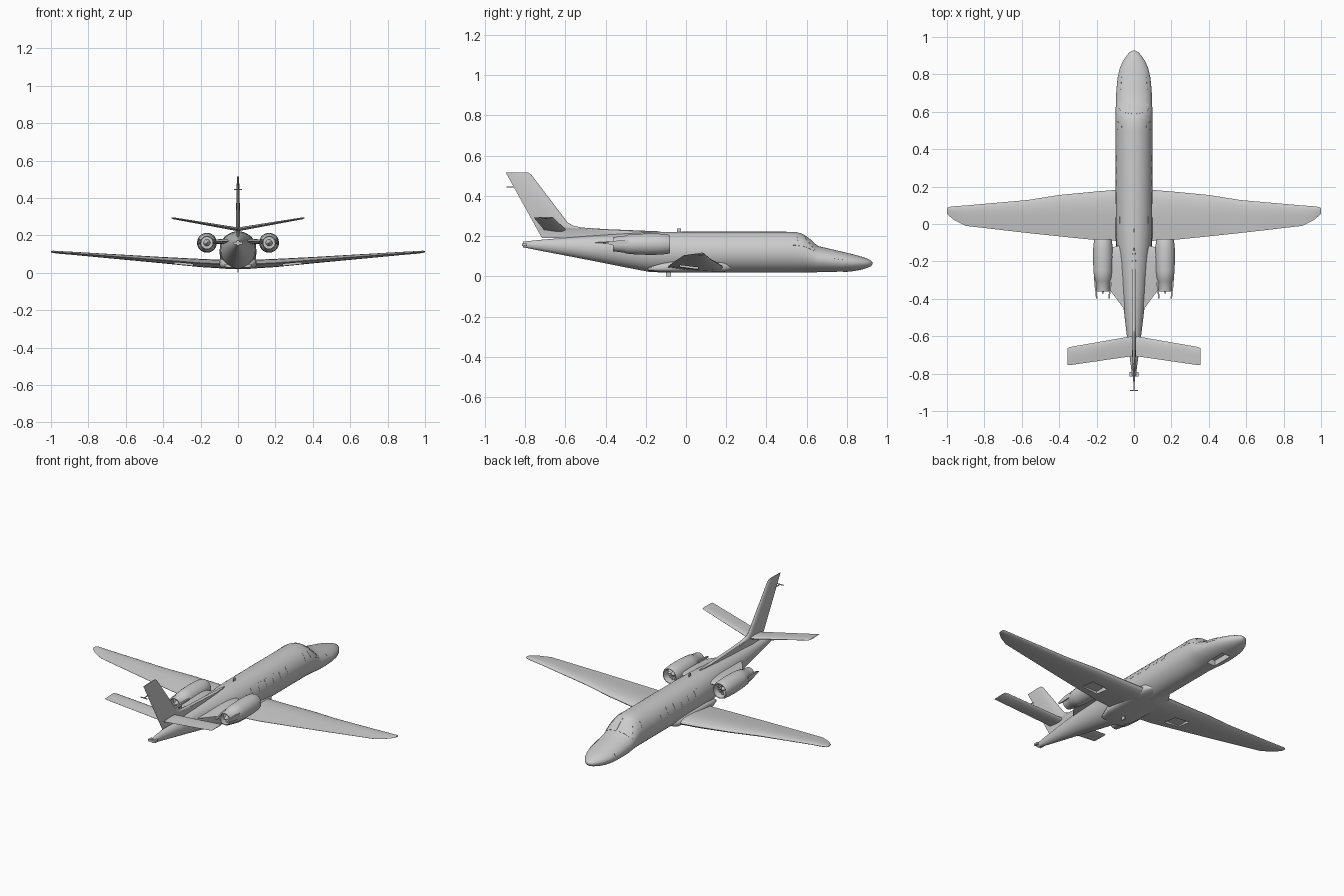
import bpy, bmesh, math
from mathutils import Vector

if "Cube" in bpy.data.objects:
    bpy.data.objects.remove(bpy.data.objects["Cube"])


def finish(ob, angle=35):
    """Apply modifiers, then smooth shading with sharp edges kept."""
    bpy.ops.object.select_all(action='DESELECT')
    bpy.context.view_layer.objects.active = ob
    ob.select_set(True)
    for m in list(ob.modifiers):
        bpy.ops.object.modifier_apply(modifier=m.name)
    bpy.ops.object.shade_smooth_by_angle(angle=math.radians(angle))
    return ob


def from_bm(name, bm):
    bmesh.ops.remove_doubles(bm, verts=bm.verts, dist=1e-5)
    bmesh.ops.recalc_face_normals(bm, faces=bm.faces)
    me = bpy.data.meshes.new(name)
    bm.to_mesh(me)
    bm.free()
    ob = bpy.data.objects.new(name, me)
    bpy.context.collection.objects.link(ob)
    return ob


def loft(name, rings, caps=True):
    bm = bmesh.new()
    vs = [[bm.verts.new(p) for p in r] for r in rings]
    n = len(rings[0])
    for a, b in zip(vs, vs[1:]):
        for i in range(n):
            bm.faces.new((a[i], a[(i + 1) % n], b[(i + 1) % n], b[i]))
    if caps:
        bm.faces.new(vs[0])
        bm.faces.new(vs[-1])
    return from_bm(name, bm)


def box(name, lo, hi):
    bm = bmesh.new()
    bmesh.ops.create_cube(bm, size=1)
    for v in bm.verts:
        v.co = [l + (c + .5) * (h - l) for l, h, c in zip(lo, hi, v.co)]
    return from_bm(name, bm)


def mirror(ob):
    ob.modifiers.new("mirror", 'MIRROR')


def cut(ob, lo, hi):
    c = box(ob.name + "_cutter", lo, hi)
    m = ob.modifiers.new("cut", 'BOOLEAN')
    m.operation, m.object, m.solver = 'DIFFERENCE', c, 'EXACT'
    finish(ob)
    bpy.data.objects.remove(c)


# aerofoil: chord fraction, half thickness
FOIL = [(0, 0), (.015, .3), (.06, .6), (.15, .88), (.3, 1), (.5, .85), (.75, .45), (1, .05)]


def foil(le, te, t):
    up = [(le + (te - le) * c, t * h) for c, h in FOIL]
    return up + [(y, -h) for y, h in reversed(up[1:])]


def surface(name, sections):
    """Sections: x, z, leading y, trailing y, half thickness; mirrored."""
    ob = loft(name, [[(x, y, z + h) for y, h in foil(le, te, t)] for x, z, le, te, t in sections])
    mirror(ob)
    return ob


# fuselage stations: y, bottom z, top z, half width
ST = [(.927, .060, .070, .006), (.918, .050, .080, .024), (.90, .042, .089, .040),
      (.87, .033, .099, .060), (.83, .026, .110, .077), (.78, .021, .122, .088),
      (.72, .020, .136, .094), (.66, .020, .150, .097), (.645, .020, .158, .097),
      (.61, .020, .190, .098), (.58, .020, .211, .098), (.55, .020, .220, .098),
      (.50, .020, .222, .098), (.20, .020, .222, .098), (-.02, .020, .222, .097),
      (-.12, .020, .221, .092), (-.18, .022, .220, .086), (-.30, .045, .214, .073),
      (-.45, .075, .204, .056), (-.60, .104, .192, .038), (-.72, .127, .182, .022),
      (-.81, .145, .173, .010)]


def skin(y, a, off=0):
    for p, q in zip(ST, ST[1:]):
        if p[0] >= y >= q[0]:
            f = (p[0] - y) / (p[0] - q[0])
            b, t, w = (p[i] + f * (q[i] - p[i]) for i in (1, 2, 3))
            return Vector(((w + off) * math.cos(a), y, (b + t) / 2 + ((t - b) / 2 + off) * math.sin(a)))


N = 44
fus = loft("fuselage", [[skin(s[0], 2 * math.pi * i / N) for i in range(N)] for s in ST])
# nose wheel bay
cut(fus, (-.028, .65, -.05), (.028, .78, .055))

# belly fairing, squarish section
BELLY = [(.24, .04, .05, .05), (.19, .022, .075, .09), (.10, .019, .085, .099),
         (-.06, .019, .08, .099), (-.12, .02, .068, .095), (-.19, .028, .045, .07)]


def sq(v):
    return math.copysign(abs(v) ** .55, v)


rings = []
for y, b, t, w in BELLY:
    angs = [2 * math.pi * i / 28 for i in range(28)]
    rings.append([(w * sq(math.cos(a)), y, (b + t) / 2 + (t - b) / 2 * sq(math.sin(a))) for a in angs])
finish(loft("belly_fairing", rings))

# wings with wheel bays
wing = surface("wings", [(.04, .044, .187, -.092, .024), (.20, .052, .174, -.086, .022),
                         (.40, .067, .155, -.066, .017), (.57, .080, .128, -.048, .014),
                         (.90, .105, .099, -.010, .008), (.96, .109, .095, .020, .007),
                         (.99, .112, .091, .045, .006), (1.0, .113, .085, .055, .003)])
finish(wing)
for s in (-1, 1):
    xs = sorted((s * .24, s * .34))
    cut(wing, (xs[0], -.03, 0), (xs[1], .06, .062))

# tailplane
finish(surface("tailplane", [(0, .232, -.598, -.705, .010), (.345, .291, -.658, -.755, .005),
                             (.355, .293, -.664, -.755, .002)]))

# fin with long dorsal fillet: z, leading y, half thickness
FIN = [(.19, -.08, .012), (.224, -.13, .012), (.235, -.40, .012), (.243, -.52, .012),
       (.252, -.56, .012), (.268, -.588, .012), (.505, -.768, .006), (.516, -.785, .003)]
finish(loft("fin", [[(h, y, z) for y, h in foil(le, -.71 - .552 * (z - .18), t)] for z, le, t in FIN]))

# engine pylons
finish(surface("engine_pylons", [(.03, .168, -.10, -.47, .016), (.06, .168, -.11, -.445, .014),
                                 (.135, .166, -.13, -.345, .011)]))

# nacelles, revolved: radius, y (spinner, fan, intake lip, cowl, nozzle, exhaust cone)
PROF = [(.0005, -.098), (.009, -.108), (.014, -.122), (.037, -.122), (.037, -.092), (.040, -.081),
        (.044, -.080), (.048, -.09), (.052, -.13), (.053, -.18), (.051, -.25), (.046, -.30),
        (.042, -.305), (.035, -.362), (.031, -.362), (.034, -.325), (.018, -.325), (.0005, -.375)]
EX, EZ = .166, .160
eng = loft("engine_nacelles", [[(EX + r * math.cos(a), y, EZ + r * math.sin(a))
                                for a in [2 * math.pi * i / 32 for i in range(32)]] for r, y in PROF])
mirror(eng)
finish(eng)

# fan blades
bm = bmesh.new()
for i in range(14):
    a = 2 * math.pi * i / 14
    pts = []
    for r, d, y in ((.012, -.1, -.114), (.037, -.1, -.114), (.037, .12, -.121), (.012, .12, -.121)):
        pts.append(bm.verts.new((EX + r * math.cos(a + d), y, EZ + r * math.sin(a + d))))
    bm.faces.new(pts)
fan = from_bm("fan_blades", bm)
mirror(fan)
finish(fan)

# thrust reverser arms either side of each nozzle
for k, label in ((-1, "inner"), (1, "outer")):
    rings = []
    for y, off, h in ((-.285, .044, .014), (-.33, .041, .013), (-.375, .035, .008), (-.398, .034, .002)):
        x = EX + k * off
        rings.append([(x - .004, y, .166 - h), (x + .004, y, .166 - h),
                      (x + .004, y, .166 + h), (x - .004, y, .166 + h)])
    arm = loft("reverser_arm_" + label, rings)
    mirror(arm)
    finish(arm)


def panel(name, c, n=6):
    """Raised patch on the skin from four (y, angle in degrees) corners; mirrored."""
    bm = bmesh.new()
    g = []
    for i in range(n + 1):
        u = i / n
        row = []
        for j in range(n + 1):
            v = j / n
            w = ((1 - u) * (1 - v), u * (1 - v), u * v, (1 - u) * v)
            y, a = (sum(k * p[m] for k, p in zip(w, c)) for m in (0, 1))
            row.append(bm.verts.new(skin(y, math.radians(a), .0012)))
        g.append(row)
    for i in range(n):
        for j in range(n):
            bm.faces.new((g[i][j], g[i + 1][j], g[i + 1][j + 1], g[i][j + 1]))
    ob = from_bm(name, bm)
    m = ob.modifiers.new("thick", 'SOLIDIFY')
    m.thickness, m.offset = .001, 0
    mirror(ob)
    finish(ob)


# cabin windows, cockpit glass, nose doors
for i in range(6):
    y = .022 + i * .066
    panel(f"cabin_window_{i + 1}", [(y - .018, 14), (y + .018, 14), (y + .018, 39), (y - .018, 39)])
panel("cockpit_rear_window", [(.505, 20), (.548, 20), (.54, 50), (.51, 48)])
panel("cockpit_side_window", [(.56, 20), (.635, 26), (.595, 50), (.552, 50)])
panel("windscreen", [(.598, 52), (.642, 34), (.652, 86), (.588, 86)])
panel("nose_door", [(.72, 12), (.79, 12), (.79, 42), (.72, 42)])

# small fittings: aerials, tail horn, tail light
for name, lo, hi in (("top_aerial", (-.002, -.045, .215), (.002, -.025, .238)),
                     ("belly_aerial", (-.003, -.10, 0), (.003, -.075, .03)),
                     ("fin_rod", (-.022, -.893, .443), (.022, -.888, .447)),
                     ("fin_rod_stem", (-.002, -.893, .443), (.002, -.84, .447)),
                     ("tail_light", (-.024, -.816, .152), (.024, -.790, .164))):
    finish(box(name, lo, hi))
